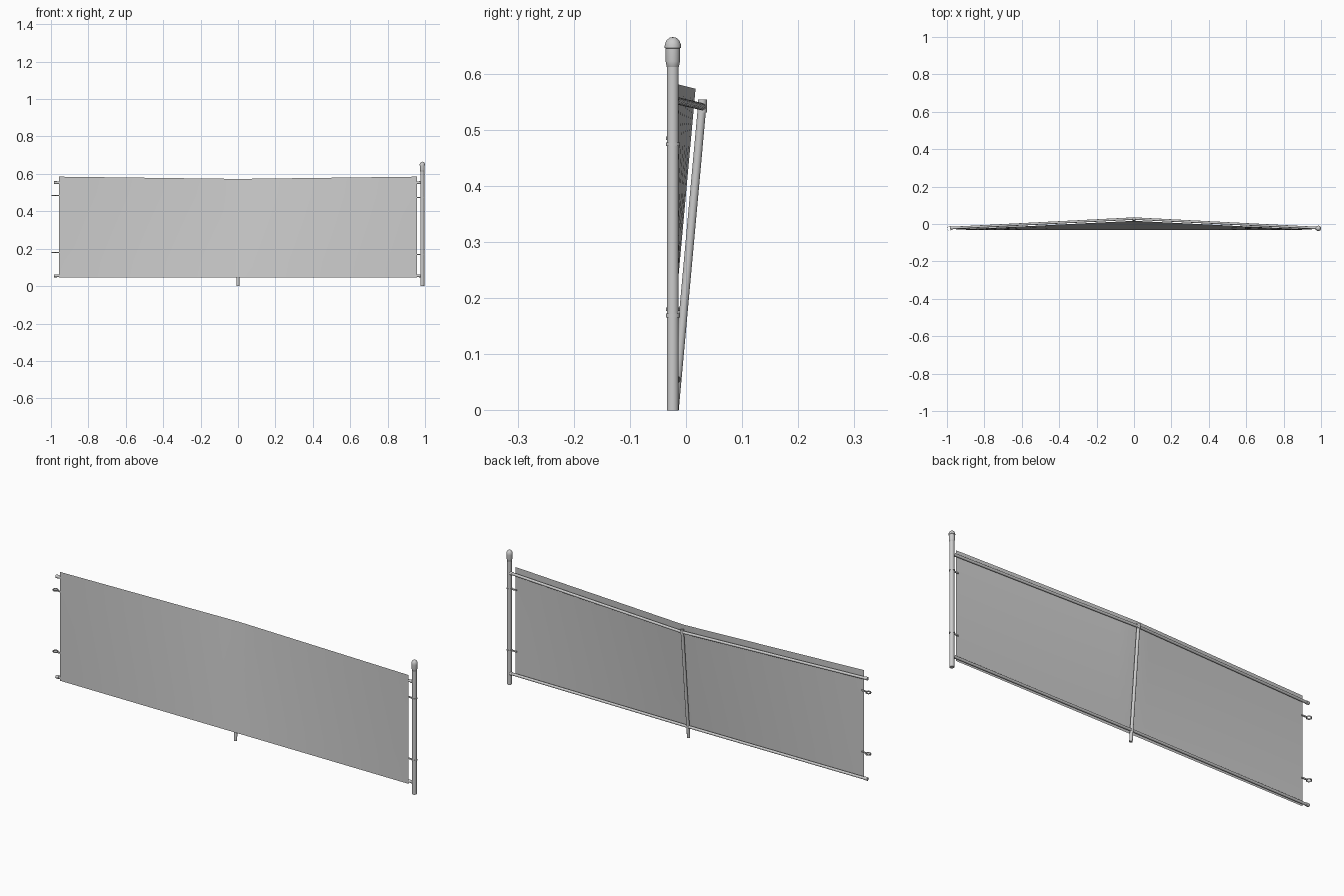
import bpy, bmesh, math
from mathutils import Vector

if "Cube" in bpy.data.objects:
    bpy.data.objects.remove(bpy.data.objects["Cube"])


def finish(name, bm, smooth=True):
    bmesh.ops.recalc_face_normals(bm, faces=bm.faces)
    me = bpy.data.meshes.new(name)
    bm.to_mesh(me)
    bm.free()
    ob = bpy.data.objects.new(name, me)
    bpy.context.collection.objects.link(ob)
    if smooth:
        bpy.ops.object.select_all(action='DESELECT')
        ob.select_set(True)
        bpy.context.view_layer.objects.active = ob
        bpy.ops.object.shade_smooth_by_angle(angle=math.radians(35))
    return ob


def tube(name, a, b, r, sides=16):
    """Closed cylinder between two points."""
    a, b = Vector(a), Vector(b)
    bm = bmesh.new()
    bmesh.ops.create_cone(bm, cap_ends=True, segments=sides, radius1=r, radius2=r, depth=(b - a).length)
    rot = (b - a).to_track_quat('Z', 'Y').to_matrix()
    for v in bm.verts:
        v.co = rot @ v.co + (a + b) / 2
    return finish(name, bm)


def lathe(name, profile, x, y, sides=24):
    """Turned shape around a vertical axis."""
    bm = bmesh.new()
    vs = [bm.verts.new((x + r, y, z)) for r, z in profile]
    edges = [bm.edges.new(p) for p in zip(vs, vs[1:])]
    bmesh.ops.spin(bm, geom=vs + edges, cent=(x, y, 0), axis=(0, 0, 1), angle=math.tau, steps=sides)
    bmesh.ops.remove_doubles(bm, verts=bm.verts, dist=1e-5)
    return finish(name, bm)


def box(name, center, size):
    bm = bmesh.new()
    bmesh.ops.create_cube(bm, size=1)
    for v in bm.verts:
        v.co = Vector(c + s * p for c, s, p in zip(center, size, v.co))
    return finish(name, bm, False)


POST_X, POST_Y = 0.9855, -0.0235

# Gate post with flared top and domed cap
lathe("end_post", [(0, 0), (0.0105, 0), (0.0105, 0.612), (0, 0.612)], POST_X, POST_Y)
lathe("post_cap", [(0, 0.60), (0.0108, 0.612), (0.0128, 0.622), (0.0128, 0.645), (0.0145, 0.646),
                   (0.0143, 0.652), (0.0115, 0.659), (0.006, 0.664), (0, 0.665)], POST_X, POST_Y)

# Leaning middle post and its top fitting
tube("middle_post", (0, -0.0205, 0.0), (0, 0.029, 0.545), 0.0075)
lathe("middle_post_fitting", [(0, 0.531), (0.008, 0.531), (0.008, 0.554), (0, 0.554)], 0, 0.029)

# Rails: the top one bends back at the middle post, the bottom one is straight
for label, z_end, y_mid, z_mid in (("top", 0.553, 0.029, 0.541), ("bottom", 0.055, -0.0155, 0.055)):
    for side, s in (("left", -1), ("right", 1)):
        end = Vector((s * 0.983, -0.0215, z_end))
        mid = Vector((0, y_mid, z_mid))
        tube(f"{label}_rail_{side}", mid, end, 0.0066)
        tube(f"{label}_rail_cup_{side}", end.lerp(mid, 0.016), end, 0.008)

# Clamp rings with tabs reaching to the sheet
for side, s, heights in (("left", -1, (0.180, 0.485)), ("right", 1, (0.169, 0.474))):
    for i, z in enumerate(heights):
        lathe(f"clamp_ring_{side}_{i}", [(0.0106, z - 0.0032), (0.0125, z - 0.0032), (0.0125, z + 0.0032),
                                         (0.0106, z + 0.0032), (0.0106, z - 0.0032)], s * POST_X, POST_Y)
        box(f"clamp_tab_{side}_{i}", (s * 0.961, POST_Y - 0.002, z), (0.027, 0.005, 0.0064))

# Sheet: flat upright at the ends, leaning back at the middle
bm = bmesh.new()
NX, NZ = 24, 6
grid = []
for i in range(NX + 1):
    u = -1 + 2 * i / NX
    k = 1 - abs(u)
    col = []
    for j in range(NZ + 1):
        t = j / NZ
        top = 0.585 - 0.012 * k
        col.append(bm.verts.new((u * 0.957, -0.031 + 0.048 * k * t, 0.045 + (top - 0.045) * t)))
    grid.append(col)
for i in range(NX):
    for j in range(NZ):
        bm.faces.new((grid[i][j], grid[i + 1][j], grid[i + 1][j + 1], grid[i][j + 1]))
finish("mesh_sheet", bm)
